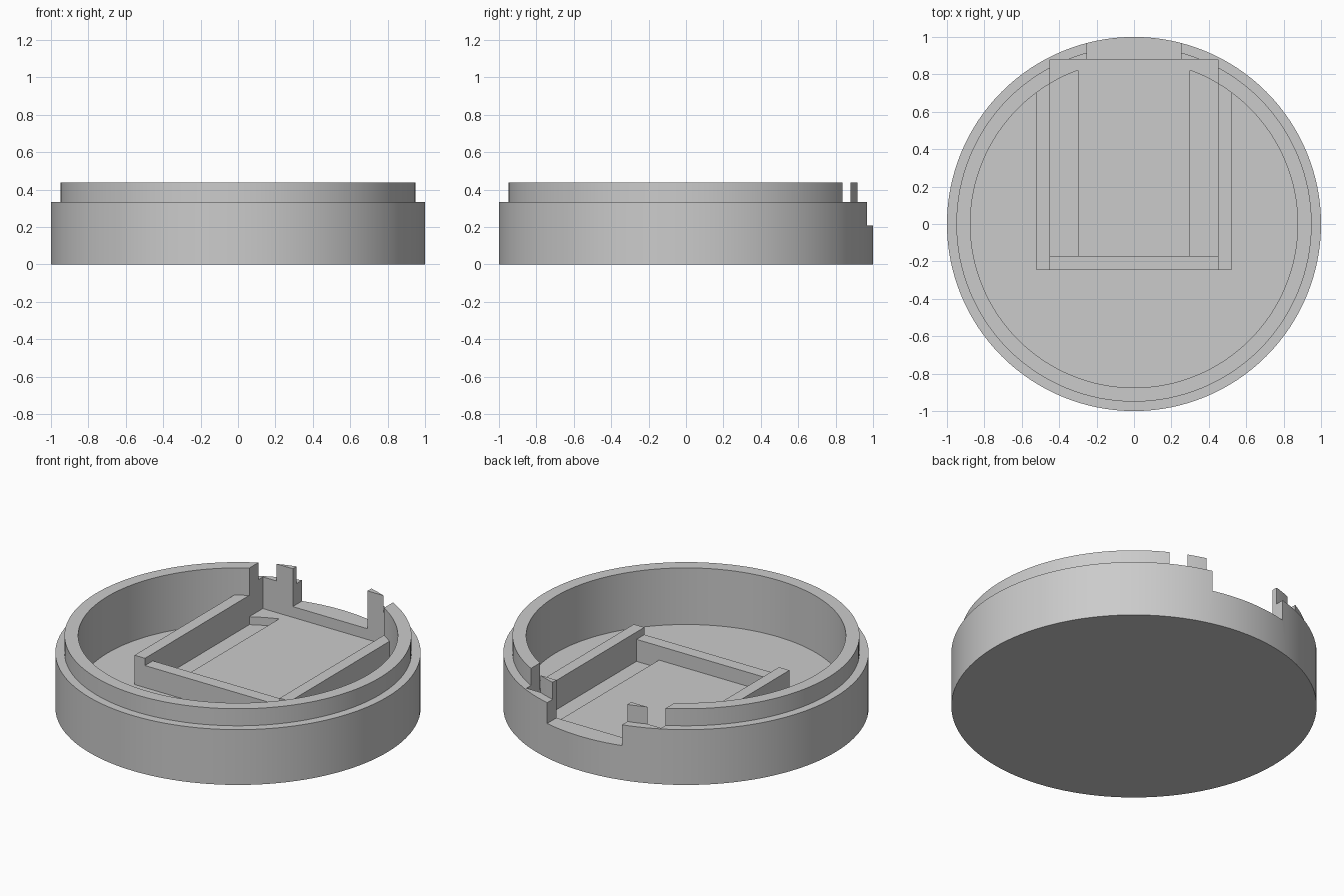
import bpy, bmesh, math

if "Cube" in bpy.data.objects:
    bpy.data.objects.remove(bpy.data.objects["Cube"], do_unlink=True)

# Main heights
FLOOR, SEAT, NOTCH, STEP, TOP = 0.095, 0.143, 0.208, 0.334, 0.437

grey = bpy.data.materials.new("plain grey")
grey.use_nodes = True
colour = (0.6, 0.6, 0.6, 1)
grey.diffuse_color = colour
for node in grey.node_tree.nodes:
    if node.type == 'BSDF_PRINCIPLED':
        node.inputs["Base Color"].default_value = colour


def finish(name, bm):
    bmesh.ops.recalc_face_normals(bm, faces=bm.faces[:])
    mesh = bpy.data.meshes.new(name)
    bm.to_mesh(mesh)
    bm.free()
    mesh.materials.append(grey)
    obj = bpy.data.objects.new(name, mesh)
    bpy.context.collection.objects.link(obj)
    return obj


def box(name, x, y, z):
    """Box from (low, high) ranges on each axis."""
    bm = bmesh.new()
    bmesh.ops.create_cube(bm, size=1)
    for v in bm.verts:
        v.co = [r[0] if c < 0 else r[1] for c, r in zip(v.co, (x, y, z))]
    return finish(name, bm)


def lathe(name, profile, steps=128):
    bm = bmesh.new()
    verts = [bm.verts.new((r, 0, z)) for r, z in profile]
    edges = [bm.edges.new(pair) for pair in zip(verts, verts[1:])]
    bmesh.ops.spin(bm, geom=verts + edges, cent=(0, 0, 0), axis=(0, 0, 1),
                   angle=math.tau, steps=steps, use_duplicate=False)
    bmesh.ops.remove_doubles(bm, verts=bm.verts[:], dist=1e-4)
    return finish(name, bm)


def combine(target, tool, operation):
    """Apply a boolean and drop the tool object."""
    tool.hide_render = True
    mod = target.modifiers.new("boolean", 'BOOLEAN')
    mod.operation, mod.object, mod.solver = operation, tool, 'EXACT'
    bpy.context.view_layer.update()
    graph = bpy.context.evaluated_depsgraph_get()
    mesh = bpy.data.meshes.new_from_object(target.evaluated_get(graph))
    target.modifiers.clear()
    target.data = mesh
    bpy.data.objects.remove(tool, do_unlink=True)


# Round tray with a stepped rim
tray = lathe("round_tray", [(0, 0), (1, 0), (1, STEP), (0.95, STEP), (0.95, TOP),
                            (0.875, TOP), (0.875, FLOOR), (0, FLOOR)])

# Raised centre platform, running into the back of the rim
combine(tray, box("platform", (-0.3, 0.3), (-0.2, 0.9), (0.05, 0.2)), 'UNION')

# Holder pocket cut through the rim, then the narrower opening at the back
combine(tray, box("pocket_cutter", (-0.45, 0.45), (-0.21, 0.88), (SEAT, 1)), 'DIFFERENCE')
combine(tray, box("notch_cutter", (-0.25, 0.25), (0.8, 1.2), (NOTCH, 1)), 'DIFFERENCE')

# Low front wall and taller side walls of the holder
box("front_wall", (-0.45, 0.45), (-0.245, -0.17), (0.05, 0.228))
for name, x in (("left_wall", (0.45, 0.52)), ("right_wall", (-0.52, -0.45))):
    box(name, x, (-0.245, 0.76), (0.05, 0.272))

# Smooth round sides, crisp edges
bpy.ops.object.select_all(action='DESELECT')
tray.select_set(True)
bpy.context.view_layer.objects.active = tray
bpy.ops.object.shade_smooth_by_angle(angle=math.radians(30))
